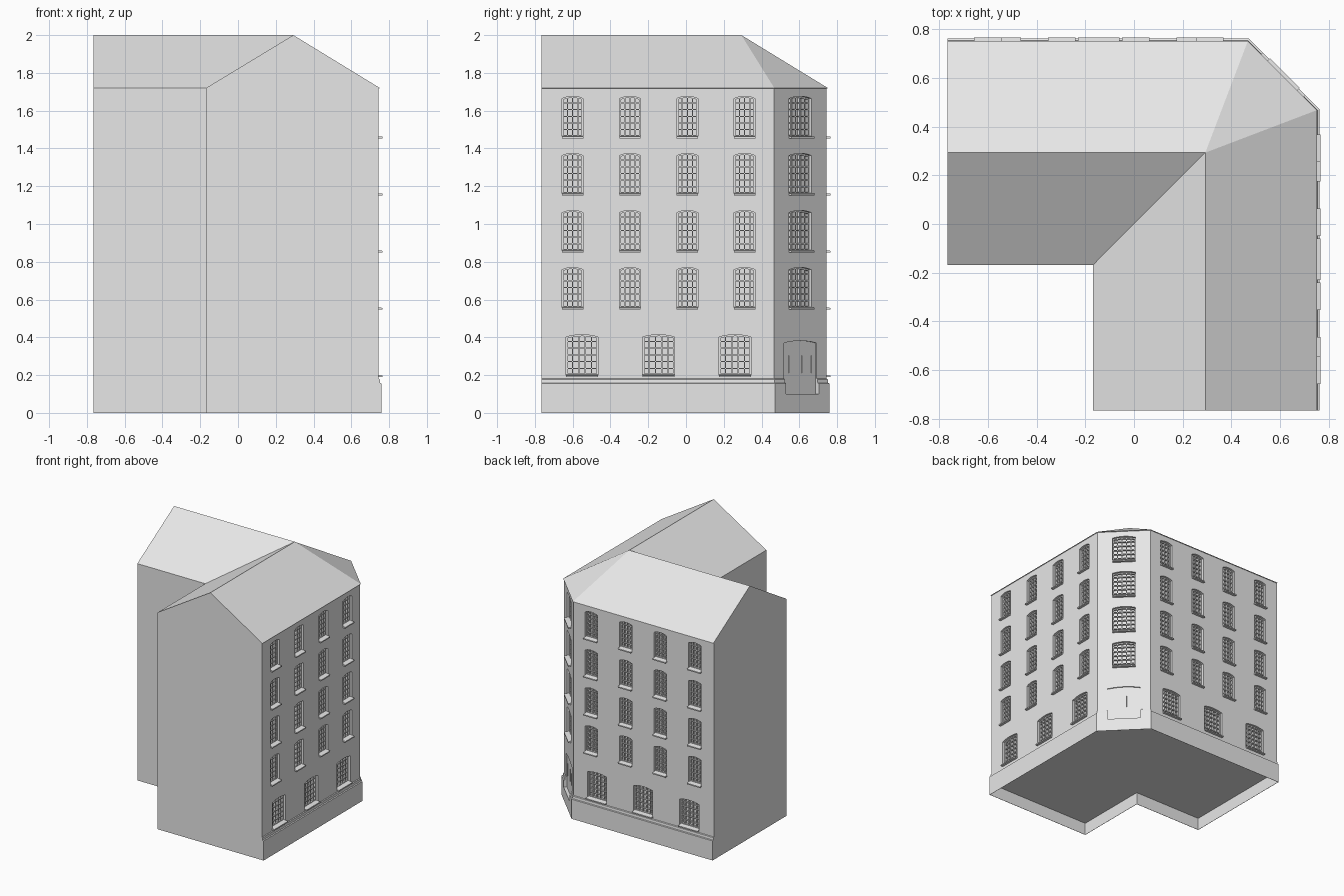
import bpy, bmesh, math
from mathutils import Vector

if "Cube" in bpy.data.objects:
    bpy.data.objects.remove(bpy.data.objects["Cube"])

R2 = math.sqrt(0.5)
mat = bpy.data.materials.new("plain grey")
mat.diffuse_color = (0.8, 0.8, 0.8, 1)
mat.use_nodes = True
mat.node_tree.nodes["Principled BSDF"].inputs["Base Color"].default_value = mat.diffuse_color


def finish(bm, name):
    bmesh.ops.recalc_face_normals(bm, faces=bm.faces)
    me = bpy.data.meshes.new(name)
    bm.to_mesh(me)
    bm.free()
    me.materials.append(mat)
    ob = bpy.data.objects.new(name, me)
    bpy.context.collection.objects.link(ob)
    return ob


def loft(bm, a, b):
    """Closed prism between two equal point loops."""
    va, vb = [bm.verts.new(p) for p in a], [bm.verts.new(p) for p in b]
    n = len(a)
    bm.faces.new(va[::-1])
    bm.faces.new(vb)
    for i in range(n):
        j = (i + 1) % n
        bm.faces.new((va[i], va[j], vb[j], vb[i]))


def footprint(w, s, l, i, z):
    """L plan with a cut street corner: w street walls, x+y=s corner."""
    return [(-l, i, z), (i, i, z), (i, -l, z), (w, -l, z),
            (w, s - w, z), (s - w, w, z), (-l, w, z)]


W, S, L, I = 0.745, 1.210, 0.766, -0.169

# Body: plinth, stepped moulding, walls, eaves and roof as one shell
bm = bmesh.new()
rings = []
for z, o in ((0, .016), (.155, .016), (.158, .008), (.177, .006), (.181, 0),
             (1.717, 0), (1.72, .006)):
    rings.append([bm.verts.new(p) for p in
                  footprint(W + o, S + o / R2, L, I, z)])
bm.faces.new(rings[0][::-1])
for a, b in zip(rings, rings[1:]):
    for i in range(7):
        j = (i + 1) % 7
        bm.faces.new((a[i], a[j], b[j], b[i]))
t = rings[-1]
m = 0.293
apex, g1, g2 = [bm.verts.new(p) for p in ((m, m, 2), (m, -L, 2), (-L, m, 2))]
for f in ((t[2], t[3], g1), (t[3], t[4], apex, g1), (t[4], t[5], apex),
          (t[5], t[6], g2, apex), (t[6], t[0], g2),
          (t[0], t[1], apex, g2), (t[1], t[2], g1, apex)):
    bm.faces.new(f)
body = finish(bm, "building_body")


# Wall frames: origin and outward normal
class Wall:
    def __init__(self, org, nrm):
        self.o, self.n = Vector(org), Vector(nrm)
        self.u = Vector((0, 0, 1)).cross(self.n)

    def p(self, s, z, d):
        return self.o + self.u * s + self.n * d + Vector((0, 0, z))


right = Wall((W, 0, 0), (1, 0, 0))
back = Wall((0, W, 0), (0, 1, 0))
corner = Wall((S / 2, S / 2, 0), (R2, R2, 0))


def arch_z(x, w, z1, rise):
    return z1 - rise * (2 * x / w) ** 2


def arch_loop(wall, c, w, z0, z1, d, rise=.012, inset=0):
    h = w / 2 - inset
    pts = [wall.p(c - h, z0 + inset, d), wall.p(c + h, z0 + inset, d)]
    for k in range(7):
        x = h - 2 * h * k / 6
        pts.append(wall.p(c + x, arch_z(x, w, z1, rise) - inset, d))
    return pts


def slab(bm, wall, s0, s1, z0, z1, d0, d1):
    q = ((s0, z0), (s1, z0), (s1, z1), (s0, z1))
    loft(bm, [wall.p(s, z, d0) for s, z in q], [wall.p(s, z, d1) for s, z in q])


# Window list: wall, centre, width, sill height, head height, columns
wins = []
for wall, sg in ((right, 1), (back, -1)):
    for row in range(4):
        for k in range(4):
            wins.append((wall, sg * (-.600 + .3035 * k), .111,
                         .558 + .302 * row, .770 + .302 * row, 4))
    for k in range(3):
        wins.append((wall, sg * (-.550 + .405 * k), .168, .200, .414, 5))
for row in range(4):
    wins.append((corner, 0, .17, .558 + .302 * row, .770 + .302 * row, 5))

DEPTH = .034
cut, frames, sills = bmesh.new(), bmesh.new(), bmesh.new()
for wall, c, w, z0, z1, cols in wins:
    loft(cut, arch_loop(wall, c, w, z0 - .004, z1, -DEPTH),
         arch_loop(wall, c, w, z0 - .004, z1, .05))
    d0, d1 = -DEPTH - .002, -DEPTH + .016
    # arched outer frame
    loops = [[frames.verts.new(p) for p in arch_loop(wall, c, w, z0, z1, d, inset=i)]
             for d, i in ((d0, 0), (d1, 0), (d1, .008), (d0, .008))]
    for a, b in zip(loops, loops[1:] + loops[:1]):
        for i in range(9):
            j = (i + 1) % 9
            frames.faces.new((a[i], a[j], b[j], b[i]))
    # glazing bars
    for k in range(1, cols):
        x = -w / 2 + w * k / cols
        slab(frames, wall, c + x - .003, c + x + .003, z0,
             arch_z(x, w, z1, .012) - .003, d0, d1 - .001)
    for k in range(1, 6):
        z = z0 + (z1 - z0) * k / 6
        slab(frames, wall, c - w / 2 + .003, c + w / 2 - .003,
             z - .003, z + .003, d0, d1 - .002)
    # sloping sill
    prof = ((-DEPTH - .002, z0 + .005), (.02, z0 - .002),
            (.02, z0 - .011), (-DEPTH - .002, z0 - .011))
    loft(sills, [wall.p(c - w / 2 - .001, z, d) for d, z in prof],
         [wall.p(c + w / 2 + .001, z, d) for d, z in prof])
finish(frames, "window_frames")
finish(sills, "window_sills")

# Doorway recess and hollow underside
loft(cut, arch_loop(corner, 0, .246, .1, .382, -.008),
     arch_loop(corner, 0, .246, .1, .382, .05))
hollow = (W + .014, S + .016 / R2 - .003, L - .002, I + .002)
hollow = (hollow[0], hollow[1], hollow[2], I - .002)
loft(cut, footprint(*hollow[:3], I + .002, -.1),
     footprint(*hollow[:3], I + .002, .098))
cutter = finish(cut, "opening_cutter")
cutter.hide_render = True

mod = body.modifiers.new("openings", 'BOOLEAN')
mod.operation, mod.solver, mod.object = 'DIFFERENCE', 'EXACT', cutter
dg = bpy.context.evaluated_depsgraph_get()
cut_mesh = bpy.data.meshes.new_from_object(body.evaluated_get(dg))
body.modifiers.clear()
body.data = cut_mesh
bpy.data.objects.remove(cutter)

# Door: thin upright bars
door = bmesh.new()
for s in (-.077, .018, .09):
    slab(door, corner, s - .002, s + .002, .21, .305, -.010, -.004)
finish(door, "door_bars")
